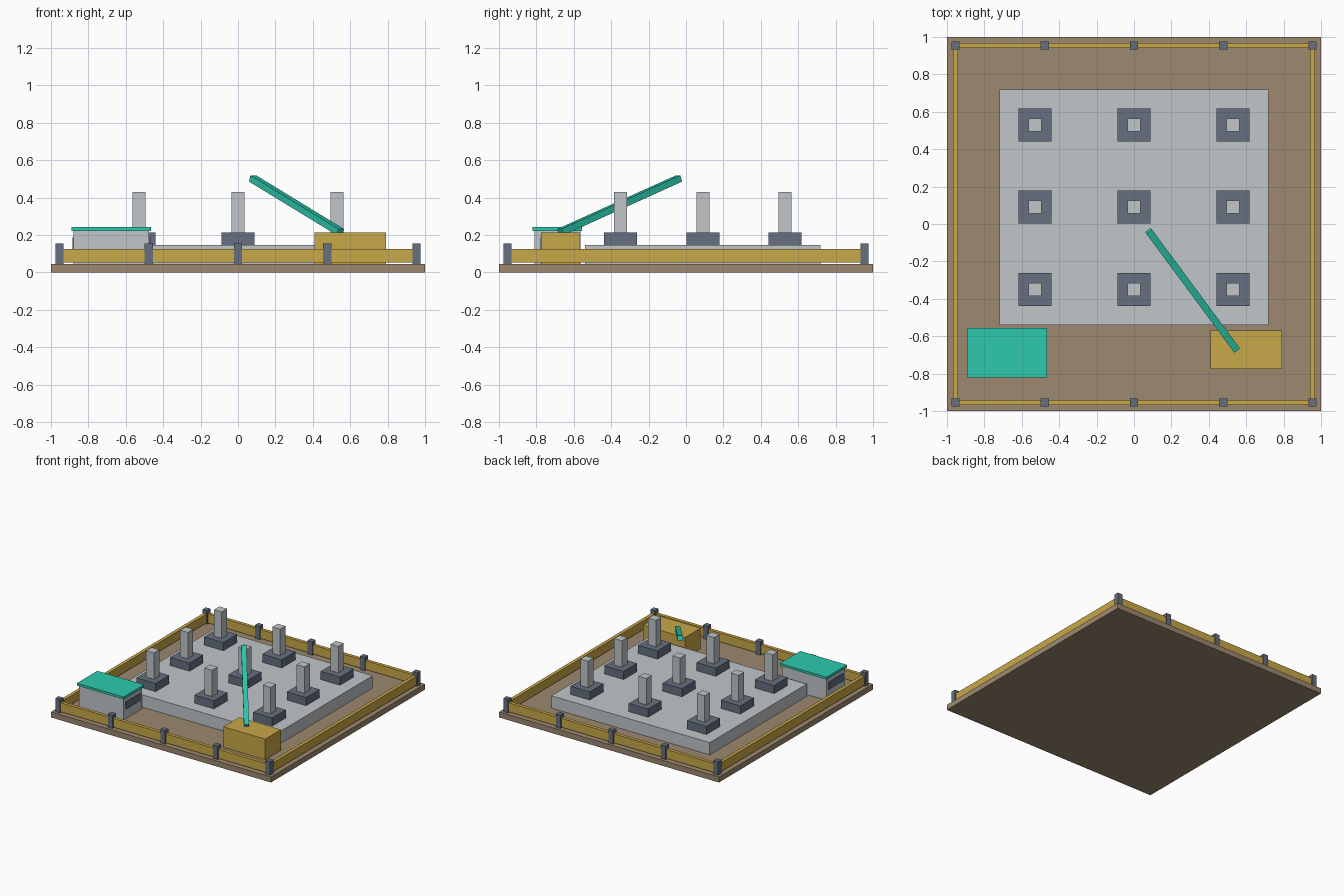
import bpy
from mathutils import Vector

if "Cube" in bpy.data.objects:
    bpy.data.objects.remove(bpy.data.objects["Cube"])


def material(name, r, g, b):
    """Flat colour given as sRGB bytes, stored as linear."""
    lin = [((c / 255 + 0.055) / 1.055) ** 2.4 for c in (r, g, b)]
    m = bpy.data.materials.new(name)
    m.diffuse_color = (*lin, 1)
    m.use_nodes = True
    m.node_tree.nodes["Principled BSDF"].inputs["Base Color"].default_value = m.diffuse_color
    return m


EARTH = material("earth brown", 156, 136, 112)
CONCRETE = material("concrete grey", 194, 198, 202)
SLATE = material("slate grey", 102, 112, 128)
OCHRE = material("ochre yellow", 201, 168, 72)
TEAL = material("teal", 45, 202, 174)


def box(name, mat, x, y, z):
    """Box from (min, max) ranges on each axis."""
    bpy.ops.mesh.primitive_cube_add(size=1, location=[(a + b) / 2 for a, b in (x, y, z)])
    ob = bpy.context.object
    ob.name = name
    ob.scale = [b - a for a, b in (x, y, z)]
    ob.data.materials.append(mat)
    return ob


def around(c, half):
    return (c - half, c + half)


G = 0.045  # ground surface height

# Ground plate and foundation slab
box("ground", EARTH, (-1, 1), (-1, 1), (0, G))
box("foundation_slab", CONCRETE, (-0.72, 0.72), (-0.54, 0.72), (G, 0.146))

# Grid of footings with columns
for x in (-0.53, 0, 0.53):
    for y in (-0.35, 0.09, 0.53):
        box("footing", SLATE, around(x, 0.088), around(y, 0.088), (0.146, 0.213))
        box("column", CONCRETE, around(x, 0.035), around(y, 0.035), (0.213, 0.43))

# Perimeter fence: rails on four sides, posts along front and back
E = 0.955
for s in (-1, 1):
    box("fence_rail_x", OCHRE, (-E, E), around(s * E, 0.014), (0.053, 0.126))
    box("fence_rail_y", OCHRE, around(s * E, 0.014), (-E, E), (0.053, 0.126))
    for i in range(-2, 3):
        box("fence_post", SLATE, around(i * E / 2, 0.022), around(s * E, 0.022), (G, 0.155))

# Site hut with side windows and overhanging roof
box("hut_body", CONCRETE, (-0.88, -0.475), (-0.81, -0.565), (G, 0.222))
box("hut_windows", SLATE, (-0.886, -0.469), (-0.78, -0.595), (0.125, 0.185))
box("hut_roof", TEAL, (-0.89, -0.465), (-0.82, -0.555), (0.222, 0.242))

# Crane body and raised boom
box("crane_body", OCHRE, (0.41, 0.79), (-0.775, -0.57), (G, 0.214))
low, high = Vector((0.548, -0.672, 0.215)), Vector((0.078, -0.037, 0.502))
boom = box("crane_boom", TEAL, around(0, 0.019), around(0, (high - low).length / 2), around(0, 0.018))
boom.location = (low + high) / 2
boom.rotation_euler = (high - low).to_track_quat('Y', 'Z').to_euler()
